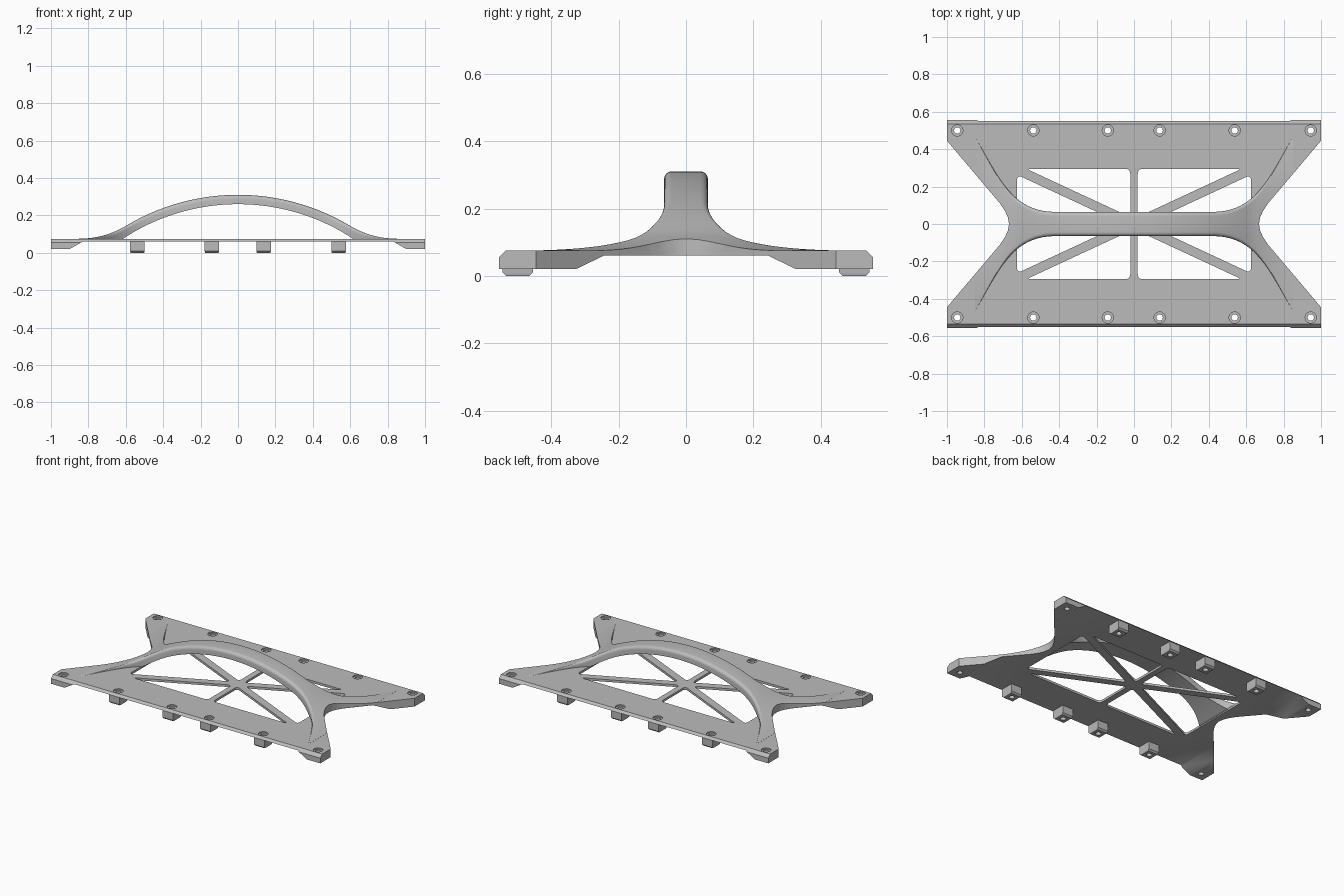
import bpy, bmesh, math
from mathutils import Matrix, Vector

if "Cube" in bpy.data.objects:
    bpy.data.objects.remove(bpy.data.objects["Cube"], do_unlink=True)

grey = bpy.data.materials.new("plain_grey")
grey.use_nodes = True
grey.diffuse_color = (0.5, 0.5, 0.5, 1)
grey.node_tree.nodes["Principled BSDF"].inputs["Base Color"].default_value = (0.5, 0.5, 0.5, 1)


def finish(bm, name):
    bmesh.ops.recalc_face_normals(bm, faces=bm.faces)
    mesh = bpy.data.meshes.new(name)
    bm.to_mesh(mesh)
    bm.free()
    mesh.materials.append(grey)
    ob = bpy.data.objects.new(name, mesh)
    bpy.context.collection.objects.link(ob)
    return ob


def activate(ob):
    bpy.ops.object.select_all(action='DESELECT')
    ob.select_set(True)
    bpy.context.view_layer.objects.active = ob


def carve(ob, cutter, operation='DIFFERENCE', keep=False):
    mod = ob.modifiers.new("carve", 'BOOLEAN')
    mod.operation, mod.object, mod.solver = operation, cutter, 'EXACT'
    activate(ob)
    bpy.ops.object.modifier_apply(modifier=mod.name)
    if not keep:
        bpy.data.objects.remove(cutter, do_unlink=True)


def prism(bm, outline, a, b, axis='Z'):
    """Extrude a 2D outline from a to b along Z (xy), Y (xz) or X (yz)."""
    place = {'Z': lambda u, v, w: (u, v, w), 'Y': lambda u, v, w: (u, w, v),
             'X': lambda u, v, w: (w, u, v)}[axis]
    low, high = ([bm.verts.new(place(u, v, w)) for u, v in outline] for w in (a, b))
    n = len(outline)
    bm.faces.new(low)
    bm.faces.new(high)
    return [bm.faces.new((low[i], low[(i + 1) % n], high[(i + 1) % n], high[i]))
            for i in range(n)]


def cylinders(name, spots, radius, z0, z1):
    bm = bmesh.new()
    for x, y in spots:
        bmesh.ops.create_cone(bm, cap_ends=True, segments=32, radius1=radius, radius2=radius,
                              depth=z1 - z0, matrix=Matrix.Translation((x, y, (z0 + z1) / 2)))
    return finish(bm, name)


def hourglass(name, z0, z1):
    side = [(1, 0.445), (0.715, 0.108), (0.69, 0.07), (0.675, 0.037), (0.668, 0)]
    right = [(1, 0.555)] + side + [(x, -y) for x, y in reversed(side[:-1])] + [(1, -0.555)]
    bm = bmesh.new()
    prism(bm, right + [(-x, y) for x, y in reversed(right)], z0, z1)
    return finish(bm, name)


# Base plate with thicker corner pads and chamfered long edges
plate = hourglass("base_plate", 0.02, 0.075)
bm = bmesh.new()
prism(bm, [(-0.91, 0.01), (-0.9, 0.02), (-0.83, 0.06), (0.83, 0.06), (0.9, 0.02), (0.91, 0.01)],
      -1, 1, 'Y')
carve(plate, finish(bm, "underside_cutter"))
bm = bmesh.new()
for s in (1, -1):
    prism(bm, [(s * 0.525, 0.085), (s * 0.575, 0.085), (s * 0.575, 0.035)], -1.1, 1.1, 'X')
carve(plate, finish(bm, "edge_cutter"))

# Openings that leave a centre bar and two crossing braces
SLOPE, GAP, WX, WY, BAR = 0.465, 0.0276, 0.625, 0.295, 0.02
bm = bmesh.new()
walls = []
for s in (1, -1):
    walls += prism(bm, [(s * GAP / SLOPE, 0), (s * WX, SLOPE * WX - GAP),
                        (s * WX, GAP - SLOPE * WX)], 0, 0.2)
    for t in (1, -1):
        walls += prism(bm, [(s * BAR, t * (SLOPE * BAR + GAP)), (s * BAR, t * WY),
                            (s * (WY - GAP) / SLOPE, t * WY)], 0, 0.2)
uprights = {e for f in walls for e in f.edges
            if abs(e.verts[0].co.z - e.verts[1].co.z) > 0.1}
bmesh.ops.bevel(bm, geom=list(uprights), offset=0.025, segments=5, profile=0.5, affect='EDGES')
carve(plate, finish(bm, "opening_cutter"))

# Square bosses with chamfered bottoms under the long edges
bolt_x = (-0.538, -0.14, 0.137, 0.538)
boss_spots = [(x, y) for x in bolt_x for y in (-0.5, 0.5)]
bm = bmesh.new()
for x, y in boss_spots:
    rings = []
    for z, inset in ((0, 0.01), (0.01, 0), (0.064, 0)):
        a, b = 0.039 - inset * 0.3, 0.045 - inset
        rings.append([bm.verts.new((x + i * a, y + j * b, z))
                      for i, j in ((-1, -1), (1, -1), (1, 1), (-1, 1))])
    bm.faces.new(rings[0])
    bm.faces.new(rings[-1])
    for lo, hi in zip(rings, rings[1:]):
        for k in range(4):
            bm.faces.new((lo[k], lo[(k + 1) % 4], hi[(k + 1) % 4], hi[k]))
bosses = finish(bm, "mounting_bosses")

# Bolt holes with shallow counterbores
spots = boss_spots + [(x, y) for x in (-0.945, 0.945) for y in (-0.5, 0.5)]
carve(plate, cylinders("counterbore_cutter", spots, 0.03, 0.066, 0.1))
carve(plate, cylinders("hole_cutter", spots, 0.017, -0.05, 0.1))
carve(bosses, cylinders("boss_hole_cutter", boss_spots, 0.017, -0.05, 0.1))


# Arched handle whose ends flare out and sink into the plate
def bezier(points, t):
    points = [Vector(p) for p in points]
    while len(points) > 1:
        points = [p.lerp(q, t) for p, q in zip(points, points[1:])]
    return points[0]


def curve_at(points, x):
    lo, hi = 0.0, 1.0
    for _ in range(30):
        mid = (lo + hi) / 2
        lo, hi = (mid, hi) if bezier(points, mid).x < x else (lo, mid)
    return bezier(points, lo).y


def arc(x, crown, radius):
    return crown - radius + math.sqrt(radius ** 2 - x ** 2)


def section(x):
    ax = abs(x)
    if ax < 0.6:
        top = arc(ax, 0.31, 1.165)
    else:
        top = curve_at([(0.6, 0.144), (0.715, 0.0755), (0.85, 0.0755)], ax)
    bottom = max(arc(ax, 0.26, 1.115), 0.066)
    half = 0.065
    if ax > 0.42:
        half = curve_at([(0.42, 0.065), (0.62, 0.065), (0.70, 0.2), (0.8, 0.38), (0.85, 0.47)]
                        if ax > 0.8 else
                        [(0.42, 0.065), (0.62, 0.065), (0.70, 0.2), (0.8, 0.38)], ax)
        if ax > 0.8:
            half = 0.38 + (ax - 0.8) * 1.8
    r = min(0.022, (top - bottom) * 0.5)
    corner = [(half - r + r * math.cos(a), top - r + r * math.sin(a))
              for a in (math.pi / 2 * k / 6 for k in range(7))]
    right = [(half, bottom)] + corner
    return right + [(-y, z) for y, z in reversed(right)]


bm = bmesh.new()
STEPS = 136
rings = []
for i in range(STEPS + 1):
    x = 0.85 * (2 * i / STEPS - 1)
    rings.append([bm.verts.new((x, y, z)) for y, z in section(x)])
for a, b in zip(rings, rings[1:]):
    for k in range(len(a)):
        n = (k + 1) % len(a)
        bm.faces.new((a[k], a[n], b[n], b[k]))
bm.faces.new(rings[0])
bm.faces.new(rings[-1])
handle = finish(bm, "arched_handle")
carve(handle, hourglass("waist_trim", 0, 0.5), 'INTERSECT')

for ob in (plate, bosses, handle):
    activate(ob)
    bpy.ops.object.shade_smooth_by_angle(angle=math.radians(30))
